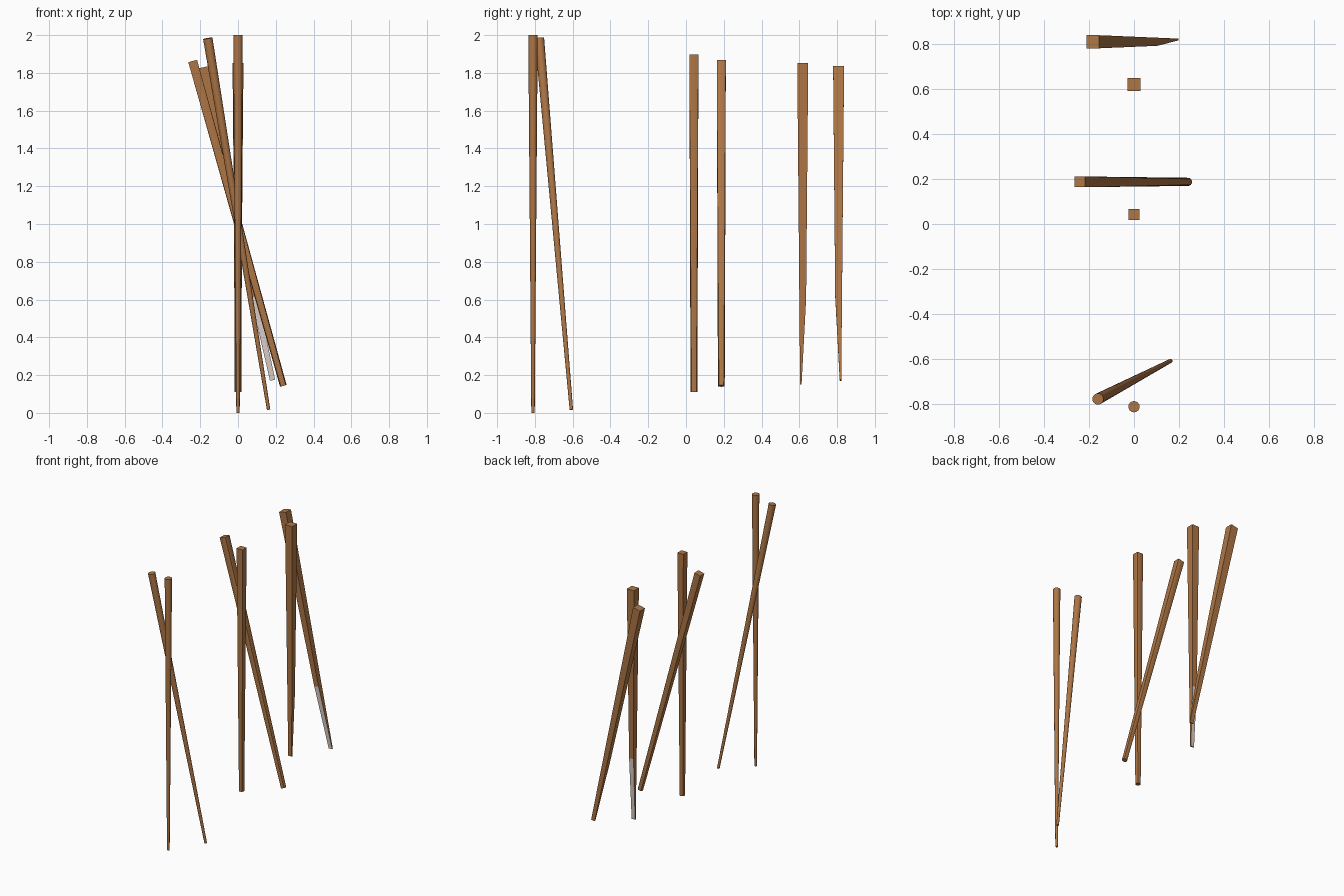
import bpy, bmesh, math
from mathutils import Vector, Matrix

if "Cube" in bpy.data.objects:
    bpy.data.objects.remove(bpy.data.objects["Cube"])


def material(name, color):
    m = bpy.data.materials.new(name)
    m.diffuse_color = color
    m.use_nodes = True
    m.node_tree.nodes["Principled BSDF"].inputs["Base Color"].default_value = m.diffuse_color
    return m


WOOD = material("brown_wood", (0.42, 0.18, 0.06, 1))
PALE = material("pale_cut", (0.72, 0.62, 0.58, 1))


def circle(r, n=16):
    return [(r * math.cos(math.tau * i / n), r * math.sin(math.tau * i / n)) for i in range(n)]


def square(h, n=16):
    # square outline with the same point count as the circle, corners on the diagonals
    return [(x * h / max(abs(x), abs(y)), y * h / max(abs(x), abs(y))) for x, y in circle(1, n)]


def box(h, y_max):
    return [(-h, -h), (h, -h), (h, y_max), (-h, y_max)]


def stick(name, rings, bottom, top, spin=0, cut=None):
    """Loft rings of (height fraction, outline) from bottom to top point."""
    a, b = Vector(bottom), Vector(top)
    axis = b - a
    tilt = Vector((0, 0, 1)).rotation_difference(axis).to_matrix() @ Matrix.Rotation(spin, 3, 'Z')
    bm = bmesh.new()
    loops = [[bm.verts.new(a + axis * t + tilt @ Vector((x, y, 0))) for x, y in outline]
             for t, outline in rings]
    n = len(loops[0])
    for k, (lo, hi) in enumerate(zip(loops, loops[1:])):
        for i in range(n):
            j = (i + 1) % n
            f = bm.faces.new((lo[i], lo[j], hi[j], hi[i]))
            if k == 0 and i == cut:
                f.material_index = 1
    bm.faces.new(loops[0][::-1])
    bm.faces.new(loops[-1])
    me = bpy.data.meshes.new(name)
    bm.to_mesh(me)
    bm.free()
    ob = bpy.data.objects.new(name, me)
    bpy.context.collection.objects.link(ob)
    me.materials.append(WOOD)
    if cut is not None:
        me.materials.append(PALE)
    bpy.ops.object.select_all(action='DESELECT')
    ob.select_set(True)
    bpy.context.view_layer.objects.active = ob
    bpy.ops.object.shade_smooth_by_angle(angle=math.radians(30))
    return ob


# long round tapered pair
slim = [(0, circle(0.009)), (1, circle(0.025))]
stick("round_chopstick_upright", slim, (0, -0.81, 0), (0, -0.81, 2))
stick("round_chopstick_leaning", slim, (0.162, -0.607, 0.017), (-0.16, -0.776, 1.983))

# square-topped pair that becomes round at the tip
blunt = [(0, circle(0.018)), (1, square(0.024))]
stick("blunt_chopstick_upright", blunt, (0, 0.042, 0.11), (0, 0.042, 1.897))
stick("blunt_chopstick_leaning", blunt, (0.24, 0.187, 0.143), (-0.24, 0.187, 1.863))

# square pair with one side pared away at the tip
pared = [(0, box(0.014, -0.006)), (0.267, box(0.018, 0.018)), (1, box(0.029, 0.029))]
stick("pared_chopstick_upright", pared, (0, 0.618, 0.15), (0, 0.618, 1.852), cut=2)
stick("pared_chopstick_leaning", pared, (0.183, 0.808, 0.173), (-0.183, 0.808, 1.83),
      spin=math.pi, cut=2)
